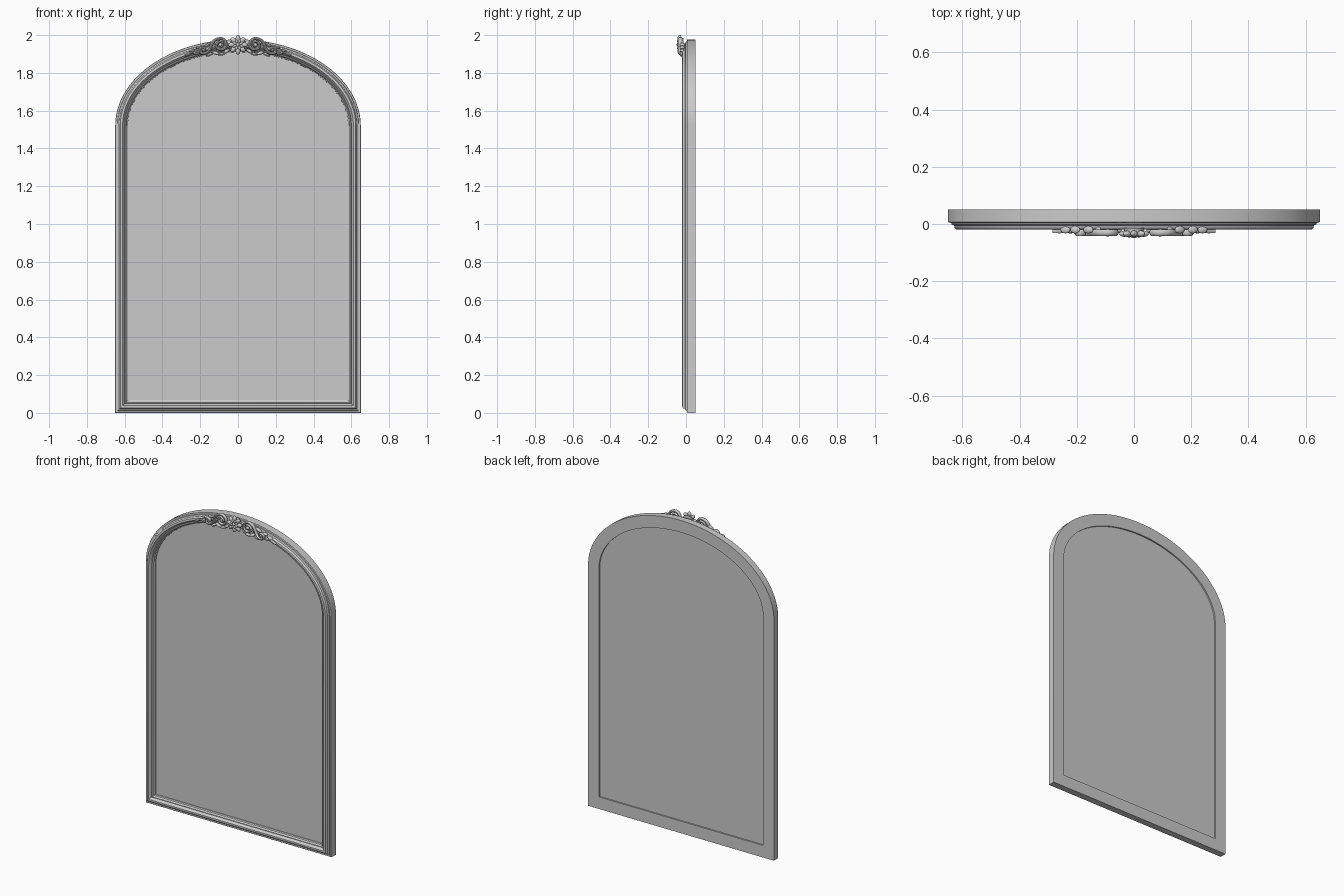
import bpy, bmesh, math
from mathutils import Matrix, Vector

if "Cube" in bpy.data.objects:
    bpy.data.objects.remove(bpy.data.objects["Cube"])

grey = bpy.data.materials.new("plain_grey")
grey.diffuse_color = (0.6, 0.6, 0.6, 1)
grey.use_nodes = True
grey.node_tree.nodes["Principled BSDF"].inputs["Base Color"].default_value = grey.diffuse_color

W, SPRING, RISE = 0.65, 1.52, 0.457   # half width, spring line, arch height


def finish(bm, name, angle=35):
    bmesh.ops.recalc_face_normals(bm, faces=bm.faces)
    me = bpy.data.meshes.new(name)
    bm.to_mesh(me)
    bm.free()
    ob = bpy.data.objects.new(name, me)
    bpy.context.collection.objects.link(ob)
    me.materials.append(grey)
    bpy.ops.object.select_all(action='DESELECT')
    ob.select_set(True)
    bpy.context.view_layer.objects.active = ob
    bpy.ops.object.shade_smooth_by_angle(angle=math.radians(angle))
    return ob


def arch(d, y, n=72):
    """Arched outline moved inwards by d, at depth y."""
    pts = [(W - d, y, d)]
    for i in range(n + 1):
        a = math.pi * i / n
        pts.append(((W - d) * math.cos(a), y, SPRING + (RISE - d) * math.sin(a)))
    pts.append((d - W, y, d))
    return pts


def bridge(bm, a, b):
    n = len(a)
    for i in range(n):
        bm.faces.new((a[i], a[(i + 1) % n], b[(i + 1) % n], b[i]))


# Moulded frame: a cross-section (inset, depth) swept round the arch
profile = [(0, .05), (0, .008), (.002, .005), (.011, .004), (.013, -.002), (.018, -.004),
           (.021, -.006), (.023, -.013), (.027, -.018), (.033, -.02), (.039, -.019),
           (.044, -.014), (.047, -.007), (.050, -.004), (.052, -.008), (.056, -.009),
           (.059, -.005), (.061, .003), (.067, .007), (.068, .02), (.076, .03), (.076, .05)]
bm = bmesh.new()
rings = [[bm.verts.new(p) for p in arch(d, y)] for d, y in profile]
for i in range(len(rings)):
    bridge(bm, rings[i], rings[(i + 1) % len(rings)])
finish(bm, "frame", 30)

# Mirror glass with its recessed backing
bm = bmesh.new()
front = [bm.verts.new(p) for p in arch(.066, .012)]
back = [bm.verts.new(p) for p in arch(.0755, .041)]
bridge(bm, front, back)
bm.faces.new(front)
bm.faces.new(back)
finish(bm, "mirror_panel")


# Ornament helpers
def tube(bm, pts, radii, depth, y, sx):
    """Round strip along x-z points with changing radius."""
    k, prev = 10, None
    for i, p in enumerate(pts):
        q0, q1 = pts[max(i - 1, 0)], pts[min(i + 1, len(pts) - 1)]
        t = Vector((q1[0] - q0[0], q1[1] - q0[1])).normalized()
        ring = []
        for j in range(k):
            a = 2 * math.pi * j / k
            u, v = radii[i] * math.cos(a), depth * math.sin(a)
            ring.append(bm.verts.new((sx * (p[0] - t.y * u), y + v, p[1] + t.x * u)))
        if prev:
            bridge(bm, prev, ring)
        else:
            bm.faces.new(ring)
        prev = ring
    bm.faces.new(prev)


def spiral(cx, cz, r0, r1, a0, a1, n):
    out = []
    for i in range(n + 1):
        f = i / n
        a, r = math.radians(a0 + (a1 - a0) * f), r0 + (r1 - r0) * f
        out.append((cx + r * math.cos(a), cz + r * math.sin(a)))
    return out


def blob(bm, x, z, length, width, depth, ang, y, sx=1):
    """Flattened round leaf or petal."""
    a = math.radians(ang if sx > 0 else 180 - ang)
    m = (Matrix.Translation((sx * x, y, z)) @ Matrix.Rotation(-a, 4, 'Y')
         @ Matrix.Diagonal((length, depth, width, 1)))
    bmesh.ops.create_uvsphere(bm, u_segments=14, v_segments=8, radius=1, matrix=m)


# Flower in the middle of the crest
bm = bmesh.new()
for i in range(8):
    a = 45 * i
    c, s = math.cos(math.radians(a)), math.sin(math.radians(a))
    blob(bm, .033 * c, 1.949 + .033 * s, .019, .0125, .011, a, -.034)
    c, s = math.cos(math.radians(a + 22)), math.sin(math.radians(a + 22))
    blob(bm, .019 * c, 1.949 + .019 * s, .012, .007, .009, a + 22, -.038)
blob(bm, 0, 1.949, .011, .011, .012, 0, -.038)
m = Matrix.Translation((0, -.024, 1.949)) @ Matrix.Rotation(math.pi / 2, 4, 'X')
bmesh.ops.create_cone(bm, cap_ends=True, segments=24, radius1=.036, radius2=.032,
                      depth=.02, matrix=m)
finish(bm, "crest_flower")

# Scrolls and leaves, repeated on both sides
leaves = [(.060, 1.915, .020, .009, -35), (.085, 1.900, .022, .008, -12),
          (.118, 1.905, .024, .009, 20), (.150, 1.897, .022, .008, -25),
          (.128, 1.938, .018, .008, -50), (.160, 1.948, .020, .008, -30),
          (.206, 1.935, .018, .007, -20), (.222, 1.905, .022, .008, 5),
          (.240, 1.918, .018, .007, -20), (.262, 1.898, .022, .007, -25)]
for sx, side in ((1, "right"), (-1, "left")):
    bm = bmesh.new()
    inner = spiral(.092, 1.948, .008, .034, 630, 90, 40)
    link = [(.110, 1.979), (.126, 1.970), (.138, 1.952), (.146, 1.930), (.158, 1.912), (.170, 1.904)]
    outer = spiral(.184, 1.922, .020, .005, -90, 300, 24)
    path = inner + link + outer
    radii = [.0045 + .004 * math.sin(math.pi * i / (len(path) - 1)) for i in range(len(path))]
    tube(bm, path, radii, .012, -.030, sx)
    blob(bm, .092, 1.948, .011, .011, .014, 0, -.030, sx)
    blob(bm, .184, 1.922, .008, .008, .012, 0, -.028, sx)
    finish(bm, "crest_scroll_" + side)

    bm = bmesh.new()
    for x, z, length, width, ang in leaves:
        blob(bm, x, z, length, width, .013, ang, -.020, sx)
    tube(bm, [(.19, 1.902), (.215, 1.912), (.245, 1.909), (.270, 1.897), (.284, 1.893)],
         [.006, .006, .005, .004, .002], .010, -.022, sx)
    finish(bm, "crest_leaves_" + side)
